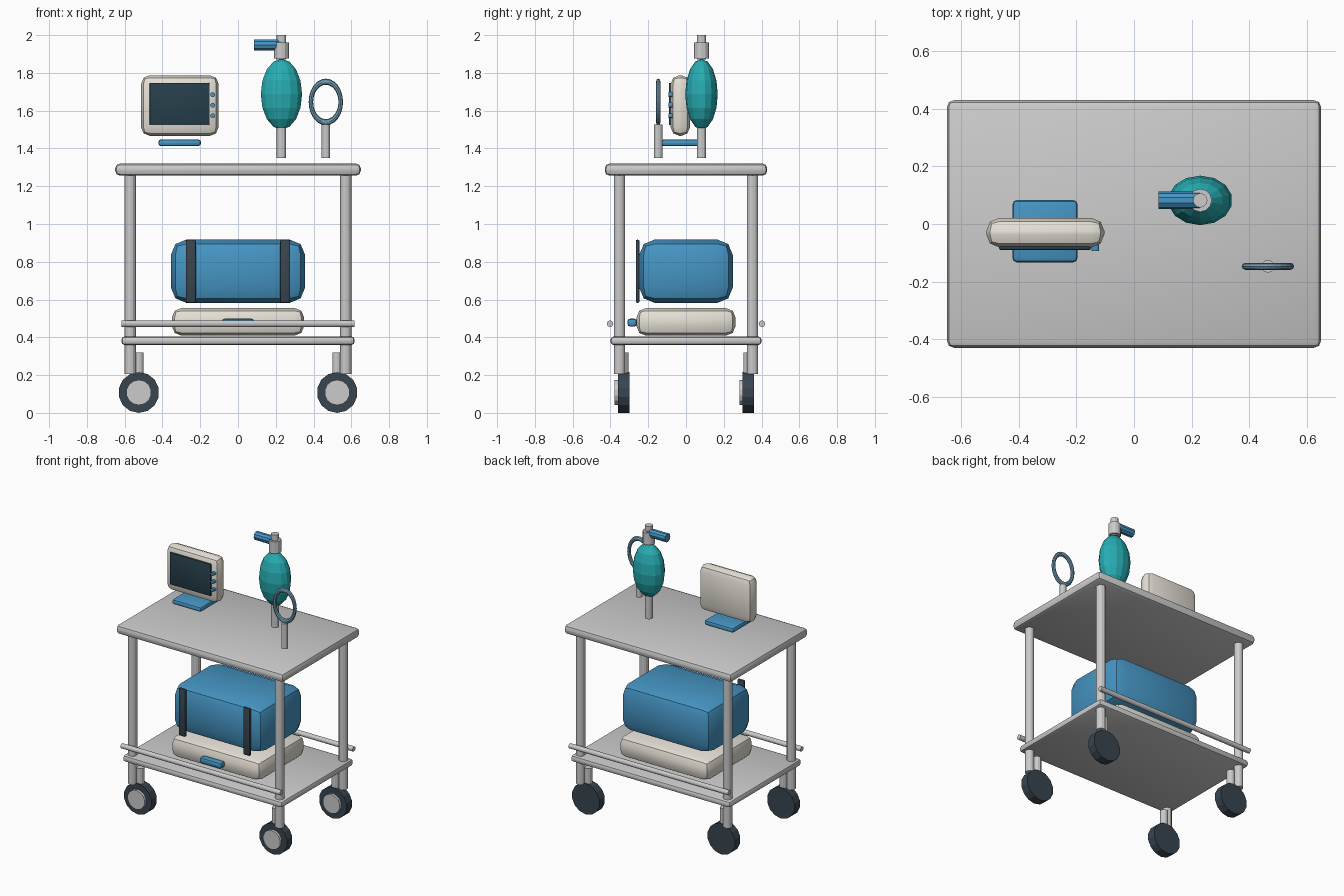
import bpy, math
from math import pi

if "Cube" in bpy.data.objects:
    bpy.data.objects.remove(bpy.data.objects["Cube"])

def mat(name, r, g, b):
    m = bpy.data.materials.new(name)
    m.diffuse_color = (r, g, b, 1)
    m.use_nodes = True
    m.node_tree.nodes["Principled BSDF"].inputs["Base Color"].default_value = m.diffuse_color
    return m

BLUE = mat("blue", 0.06, 0.30, 0.55)
CREAM = mat("cream", 0.80, 0.76, 0.68)
DARK = mat("dark", 0.04, 0.06, 0.08)
SCREEN = mat("screen_dark", 0.02, 0.05, 0.07)
TEAL = mat("teal", 0.02, 0.42, 0.45)
STEEL_BLUE = mat("steel_blue", 0.16, 0.33, 0.44)

def finish(name, m):
    o = bpy.context.object
    o.name = name
    if m:
        o.data.materials.append(m)
    return o

def box(name, loc, size, bevel, m=None, seg=2):
    bpy.ops.mesh.primitive_cube_add(size=1, location=loc)
    o = finish(name, m)
    o.scale = size
    bpy.ops.object.transform_apply(location=False, rotation=False, scale=True)
    b = o.modifiers.new("bevel", 'BEVEL')
    b.width, b.segments = bevel, seg
    bpy.ops.object.modifier_apply(modifier=b.name)
    bpy.ops.object.shade_smooth_by_angle(angle=math.radians(40))
    return o

def cyl(name, loc, r, h, axis='Z', m=None, sides=12):
    rot = {'Z': (0, 0, 0), 'X': (0, pi / 2, 0), 'Y': (pi / 2, 0, 0)}[axis]
    bpy.ops.mesh.primitive_cylinder_add(vertices=sides, radius=r, depth=h,
                                        location=loc, rotation=rot)
    return finish(name, m)

# trolley shelves
box("top_shelf", (0, 0, 1.288), (1.3, 0.86, 0.064), 0.025)
box("lower_shelf", (0, 0, 0.382), (1.235, 0.80, 0.046), 0.018)

# posts and casters at each corner
for sx, side in ((-1, "left"), (1, "right")):
    for sy, end in ((-1, "front"), (1, "back")):
        tag = f"{end}_{side}"
        cyl("post_" + tag, (sx * 0.57, sy * 0.352, 0.735), 0.03, 1.06)
        cyl("caster_stem_" + tag, (sx * 0.525, sy * 0.33, 0.245), 0.026, 0.15)
        cyl("caster_wheel_" + tag, (sx * 0.525, sy * 0.33, 0.108), 0.108, 0.06, 'Y', DARK, 14)
        cyl("caster_hub_" + tag, (sx * 0.525, sy * 0.33 - 0.03, 0.108), 0.067, 0.035, 'Y', None, 14)

# lower guard rails
for sy, end in ((-1, "front"), (1, "back")):
    cyl("rail_" + end, (0, sy * 0.402, 0.472), 0.017, 1.235, 'X')

# storage case with handle
box("storage_case", (0, 0, 0.482), (0.70, 0.524, 0.146), 0.05, CREAM)
box("case_handle", (0, -0.285, 0.478), (0.17, 0.05, 0.042), 0.014, BLUE)

# soft bag with straps
box("soft_bag", (0, 0, 0.75), (0.71, 0.495, 0.334), 0.08, BLUE)
for sx, side in ((-1, "left"), (1, "right")):
    box("bag_strap_" + side, (sx * 0.25, -0.256, 0.75), (0.053, 0.02, 0.334), 0.008, DARK)

# patient monitor
box("monitor_body", (-0.308, -0.03, 1.627), (0.41, 0.102, 0.32), 0.045, CREAM)
box("monitor_screen", (-0.309, -0.082, 1.635), (0.318, 0.018, 0.224), 0.006, SCREEN)
for i in range(3):
    cyl(f"monitor_button_{i + 1}", (-0.134, -0.082, 1.685 - 0.056 * i), 0.013, 0.022, 'Y', BLUE)
box("monitor_base", (-0.309, -0.025, 1.43), (0.226, 0.216, 0.036), 0.015, BLUE)

# squeeze bag resuscitator
X, Y = 0.23, 0.082
cyl("squeeze_bag_stand", (X, Y, 1.44), 0.025, 0.18)
bpy.ops.mesh.primitive_uv_sphere_add(segments=14, ring_count=8, radius=1, location=(X, Y, 1.687))
finish("squeeze_bag", TEAL).scale = (0.112, 0.086, 0.187)
cyl("bag_collar", (X, Y, 1.918), 0.04, 0.084)
cyl("bag_valve_tip", (X, Y, 1.935), 0.025, 0.13)
cyl("bag_nozzle", (X - 0.0725, Y, 1.948), 0.03, 0.145, 'X', BLUE, 10)

# mask ring on a stand
cyl("ring_stand", (0.465, -0.147, 1.438), 0.022, 0.176)
bpy.ops.mesh.primitive_torus_add(major_segments=24, minor_segments=8, major_radius=0.079,
                                 minor_radius=0.012, location=(0.465, -0.147, 1.646),
                                 rotation=(pi / 2, 0, 0))
finish("mask_ring", STEEL_BLUE).scale = (1, 1.36, 1)
